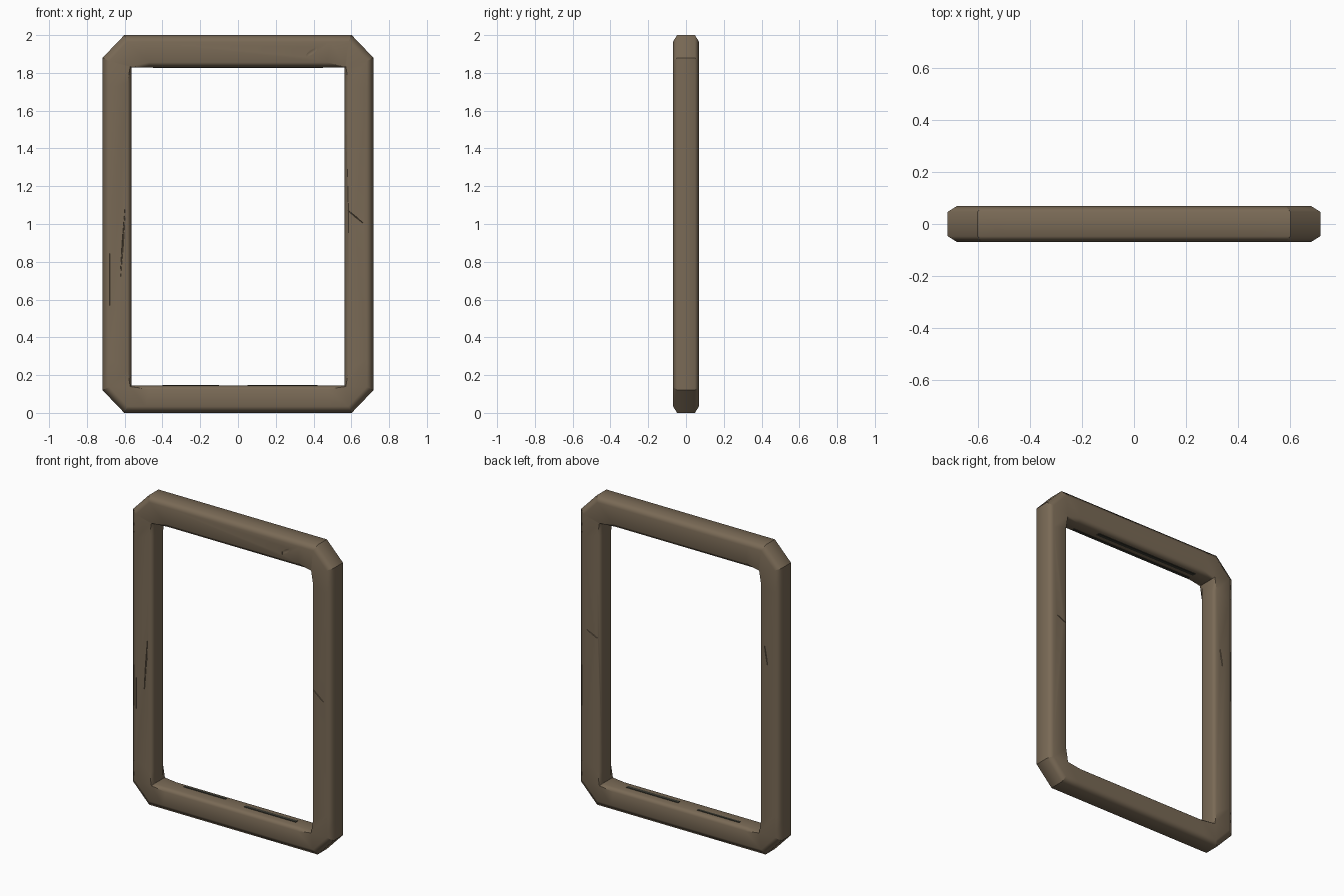
import bpy, bmesh, math
from mathutils import Matrix

if "Cube" in bpy.data.objects:
    bpy.data.objects.remove(bpy.data.objects["Cube"])


def material(name, rgb):
    m = bpy.data.materials.new(name)
    m.diffuse_color = (*rgb, 1)
    m.use_nodes = True
    m.node_tree.nodes["Principled BSDF"].inputs["Base Color"].default_value = m.diffuse_color
    return m


wood = material("weathered_brown_wood", (0.192, 0.143, 0.092))
dark = material("dark_gap", (0.04, 0.04, 0.03))

ZC = 1.0          # middle height of the frame
D = 0.069         # half depth


def ring(bm, inner, y, inset):
    """Closed loop of 16 points: chamfered outer outline or opening outline."""
    if inner:
        # opening: bars are bevelled, the corners stay nearly full
        w, top, bot, bar_x, bar_z = 0.565, 0.828, 0.855, 0.47, 0.08
        small, gap = inset * 0.3, 0.002
    else:
        w, top, bot, bar_x, bar_z = 0.717 - inset, 1.0 - inset, 1.0 - inset, 0.49, 0.25
        cut_x, cut_z = 0.115 - inset * 0.5, 0.12 - inset * 0.5
    pts = []
    for sx, sz in ((1, 1), (-1, 1), (-1, -1), (1, -1)):
        h = top if sz > 0 else bot
        if inner:
            cw, ch = w + small, h + small
            rail = inset * (1.4 if sz > 0 else 1.0)
            corner = [(w + inset, h - bar_z), (cw, ch - gap), (cw - gap, ch), (bar_x, h + rail)]
        else:
            corner = [(w, h - bar_z), (w, h - cut_z), (w - cut_x, h), (bar_x, h)]
        if sx * sz < 0:
            corner.reverse()
        pts += [(sx * x, sz * z) for x, z in corner]
    return [bm.verts.new((x, y, z + ZC)) for x, z in pts]


# Frame: bevelled cross-section lofted around the four bars
bm = bmesh.new()
section = [(False, -D, 0.035), (False, -D + 0.022, 0), (False, D - 0.022, 0), (False, D, 0.035),
           (True, D, 0.02), (True, D - 0.026, 0), (True, -D + 0.026, 0), (True, -D, 0.02)]
rings = [ring(bm, *s) for s in section]
for k, a in enumerate(rings):
    b = rings[(k + 1) % len(rings)]
    for i in range(16):
        j = (i + 1) % 16
        bm.faces.new((a[i], a[j], b[j], b[i]))
bmesh.ops.recalc_face_normals(bm, faces=bm.faces)
me = bpy.data.meshes.new("window_frame")
bm.to_mesh(me)
bm.free()
me.materials.append(wood)
frame = bpy.data.objects.new("window_frame", me)
bpy.context.collection.objects.link(frame)

# Cracks: thin wedges cut into front and back (x, z, length, angle, width, side)
cracks = [(-0.61, 0.90, 0.40, 86, 0.008, -1), (-0.68, 0.72, 0.60, 90, 0.003, -1),
          (0.62, 1.04, 0.13, -40, 0.006, -1), (0.39, 1.91, 0.08, 35, 0.03, -1),
          (0.61, 1.10, 0.12, 25, 0.006, 1), (-0.62, 1.30, 0.15, 80, 0.006, 1)]
bm = bmesh.new()
for x, z, length, ang, wid, side in cracks:
    mat = (Matrix.Translation((x, side * D, z))
           @ Matrix.Rotation(-math.radians(ang), 4, 'Y')
           @ Matrix.Diagonal((length / 2, 0.008, wid / 2, 1)))
    bmesh.ops.create_icosphere(bm, subdivisions=1, radius=1, matrix=mat)
cm = bpy.data.meshes.new("crack_cutter")
bm.to_mesh(cm)
bm.free()
cm.materials.append(wood)
cutter = bpy.data.objects.new("crack_cutter", cm)
bpy.context.collection.objects.link(cutter)
cutter.hide_render = True
mod = frame.modifiers.new("cracks", 'BOOLEAN')
mod.operation = 'DIFFERENCE'
mod.solver = 'EXACT'
mod.object = cutter
bpy.context.view_layer.objects.active = frame
frame.select_set(True)
bpy.ops.object.modifier_apply(modifier=mod.name)
bpy.data.objects.remove(cutter)

# Worn, soft bevels along the bars; crisp chamfered corners
bpy.ops.object.shade_smooth_by_angle(angle=math.radians(62))
bm = bmesh.new()
bm.from_mesh(frame.data)
for e in bm.edges:
    corner = all(abs(v.co.x) > 0.58 and abs(v.co.z - ZC) > 0.858 for v in e.verts)
    across = abs(e.verts[0].co.y - e.verts[1].co.y) > 0.015
    if corner and across:
        e.smooth = False
bm.to_mesh(frame.data)
bm.free()
wn = frame.modifiers.new("soft_bevels", 'WEIGHTED_NORMAL')
wn.keep_sharp = True

# Dark gaps: thin strips on the inner faces of the top and bottom bars (x0, x1, y, width, z)
strips = [(-0.45, 0.45, -0.028, 0.016, 1.828), (-0.45, 0.30, 0.022, 0.024, 1.828),
          (-0.40, -0.10, 0.022, 0.016, 0.145), (0.05, 0.42, 0.0, 0.022, 0.145)]
bm = bmesh.new()
for x0, x1, y, wid, z in strips:
    mat = (Matrix.Translation(((x0 + x1) / 2, y, z))
           @ Matrix.Diagonal((x1 - x0, wid, 0.006, 1)))
    bmesh.ops.create_cube(bm, size=1, matrix=mat)
gm = bpy.data.meshes.new("dark_gaps")
bm.to_mesh(gm)
bm.free()
gm.materials.append(dark)
bpy.context.collection.objects.link(bpy.data.objects.new("dark_gaps", gm))
